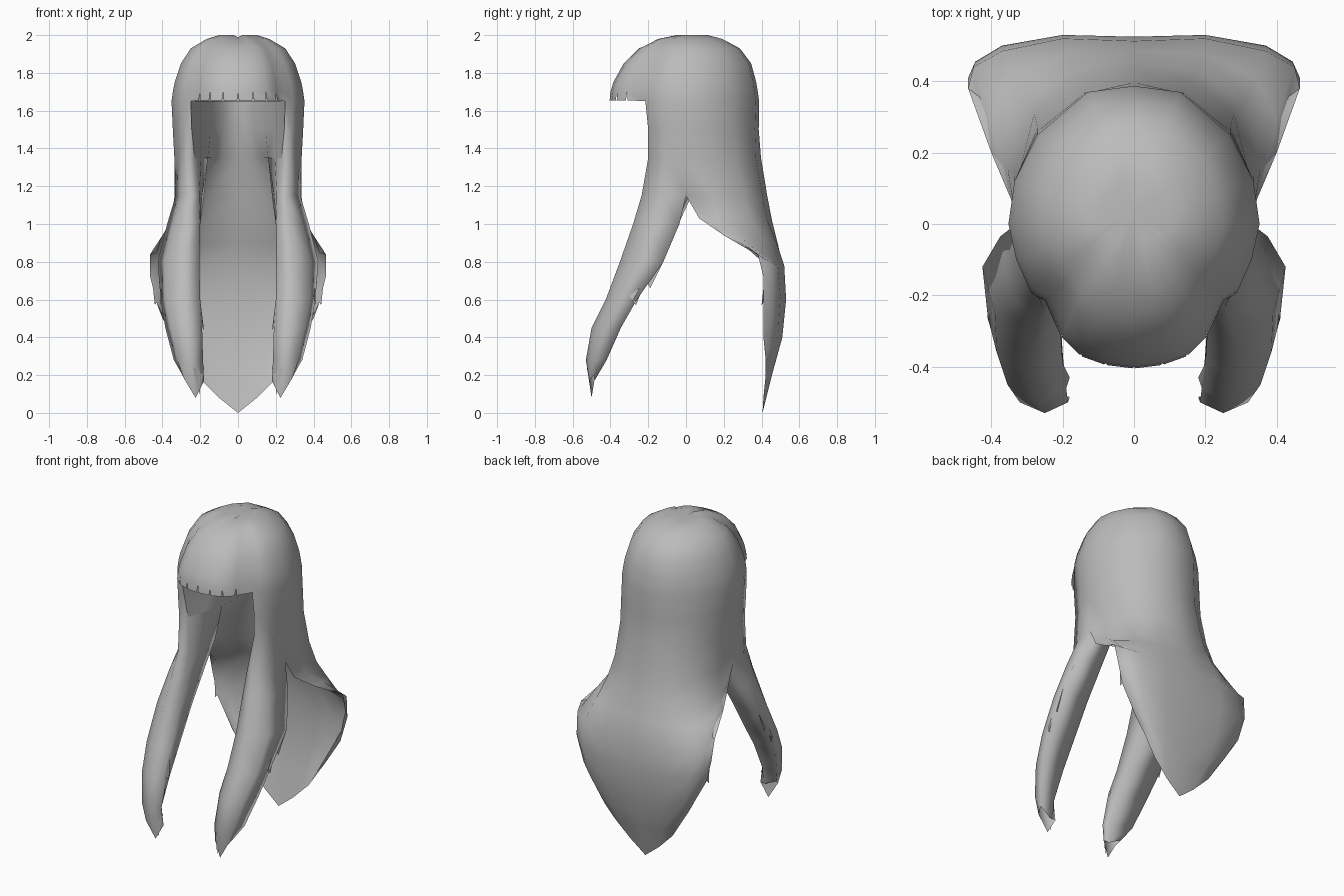
import bpy, bmesh

grey = bpy.data.materials.new("hair grey")
grey.diffuse_color = (0.5, 0.5, 0.5, 1)


def grid(bm, rows, flip=False):
    """Skin rows (top to bottom) of points running front to back on the right half."""
    vs = [[bm.verts.new(p) for p in row] for row in rows]
    for a, b in zip(vs, vs[1:]):
        for i in range(len(a) - 1):
            q = (a[i], b[i], b[i + 1], a[i + 1])
            bm.faces.new(q[::-1] if flip else q)


def finish(name, bm, weld=True):
    """Weld, then mirror the half across x = 0 and shade smooth."""
    if weld:
        bmesh.ops.remove_doubles(bm, verts=bm.verts, dist=0.0008)
    me = bpy.data.meshes.new(name)
    bm.to_mesh(me)
    bm.free()
    me.materials.append(grey)
    ob = bpy.data.objects.new(name, me)
    bpy.context.collection.objects.link(ob)
    mod = ob.modifiers.new("mirror", "MIRROR")
    mod.merge_threshold = 0.0008
    me.shade_smooth()
    return ob


hair = bmesh.new()

# Outline of the head at brow height: fringe, then side and back
FRINGE = [(0, -.405), (.08, -.395), (.15, -.37), (.205, -.315), (.25, -.215)]
SIDE = [(.25, -.215), (.29, -.19), (.33, -.10), (.352, 0),
        (.335, .12), (.27, .25), (.13, .37), (0, .387)]

# Crown rings: height, half width, front depth, back depth
RINGS = [(2.0, .10, .05, .12), (1.98, .165, .15, .20), (1.93, .25, .25, .285),
         (1.85, .302, .33, .345), (1.75, .335, .385, .372), (1.70, .345, .40, .38)]


def ring(outline, z, w, f, b):
    pts = []
    for x, y in outline:
        dip = .012 if x == 0 and z > 1.95 else 0      # parting groove
        pts.append((x * w / .352, y * (f / .405 if y < 0 else b / .387), z - dip))
    return pts


apex = (0, .03, 1.985)
grid(hair, [[apex] * 5] + [ring(FRINGE, *r) for r in RINGS])

# Side and back of the head down to where the front locks part from the back
BODY = [
    (1.50, [(.245, -.19), (.28, -.20), (.32, -.10), (.345, 0),
            (.335, .12), (.27, .26), (.14, .365), (0, .385)]),
    (1.35, [(.23, -.17), (.27, -.20), (.31, -.11), (.337, 0),
            (.325, .13), (.27, .27), (.14, .37), (0, .397)]),
    (1.15, [(.205, -.20), (.255, -.235), (.31, -.13), (.33, 0),
            (.335, .14), (.28, .31), (.15, .405), (0, .43)]),
]
brow = [(x, y, 1.65) for x, y in SIDE]
body = [[(x, y, z) for x, y in row] for z, row in BODY]
grid(hair, [[apex] * 8] + [ring(SIDE, *r) for r in RINGS] + [brow] + body)

# Fringe hem: strips whose lower ends are pulled apart to leave thin slits
top = ring(FRINGE, *RINGS[-1])
for i in range(4):
    (x0, y0), (x1, y1) = FRINGE[i], FRINGE[i + 1]
    end = .94 if i < 3 else 1
    low = [(x0 + (x1 - x0) * t, y0 + (y1 - y0) * t, 1.655 if t < 1 else 1.65)
           for t in (.06, end)]
    grid(hair, [[top[i], top[i + 1]], low])

# Front lock: a curved strip swinging forward to a ragged tip
LOCK = [
    (1.00, [(.20, -.24), (.27, -.28), (.345, -.19), (.375, -.035)]),
    (0.80, [(.205, -.31), (.29, -.35), (.39, -.25), (.425, -.12)]),
    (0.60, [(.20, -.39), (.29, -.425), (.385, -.36), (.41, -.26)]),
    (0.45, [(.19, -.46), (.27, -.50), (.355, -.45), (.385, -.345)]),
    (0.28, [(.185, -.50), (.25, -.53), (.32, -.50), (.34, -.42)]),
]
lock = [[(x, y, z) for x, y in row] for z, row in LOCK]
lock_tip = [(.18, -.485, .17), (.225, -.50, .08), (.285, -.51, .18), (.30, -.47, .21)]
grid(hair, [body[-1][:4]] + lock + [lock_tip])

# Back sheet: flares out at the hips and narrows to a centre point
BACK = [
    [(.345, .07, 1.03), (.355, .16, 1.03), (.31, .34, 1.02), (.17, .43, 1.02), (0, .455, 1.02)],
    [(.40, .20, .94), (.40, .29, .93), (.34, .41, .90), (.19, .48, .90), (0, .485, .90)],
    [(.465, .38, .84), (.45, .44, .80), (.37, .485, .78), (.20, .52, .78), (0, .513, .78)],
    [(.465, .41, .72), (.445, .455, .66), (.37, .50, .62), (.20, .53, .60), (0, .525, .60)],
    [(.43, .41, .58), (.40, .45, .50), (.33, .49, .45), (.18, .51, .40), (0, .505, .40)],
    [(.34, .41, .42), (.31, .435, .35), (.25, .455, .28), (.15, .46, .22), (0, .455, .20)],
    [(.33, .41, .40), (.27, .42, .30), (.20, .42, .18), (.10, .41, .08), (0, .405, 0)],
]
grid(hair, [body[-1][3:]] + BACK)

# Inner side of the head: walls close in towards the back of the neck
LINING = [
    (1.65, [(.25, -.215), (.235, -.09), (.205, .04), (.15, .17), (.08, .26), (0, .30)]),
    (1.50, [(.245, -.19), (.22, -.08), (.19, .05), (.145, .19), (.08, .275), (0, .31)]),
    (1.35, [(.23, -.17), (.195, -.06), (.16, .07), (.14, .22), (.085, .32), (0, .345)]),
]
inner = [[(x, y, z) for x, y in row] for z, row in LINING]
lining = bmesh.new()
grid(lining, inner, flip=True)

# Inner side of the back sheet, meeting the outer side at the rim
inset = []
for k, row in enumerate([body[-1][3:]] + BACK):
    d = .035 * (1 - max(0, k - 4) / 3)
    inset.append([row[0]] + [(x * (1 - d), y - d, z) for x, y, z in row[1:]])
grid(lining, [inner[-1][2:3] + inner[-1][2:]] + inset, flip=True)
bmesh.ops.dissolve_degenerate(lining, dist=.0005, edges=lining.edges)
finish("hair_lining", lining)

# Inner and rear sides of the front lock, running back to a ridge
RIDGE = [(.18, .03, 1.15), (.20, -.04, 1.0), (.205, -.17, .80),
         (.205, -.29, .60), (.20, -.39, .45), (.21, -.46, .28), (.22, -.485, .17)]
strip = [body[-1][:4]] + lock + [lock_tip]
panel = [inner[-1][:3]]
rear = [[inner[-1][2], body[-1][3]]]
for row, g in zip(strip, RIDGE):
    f = row[0]
    panel.append([f, tuple((a + b) / 2 for a, b in zip(f, g)), g])
    rear.append([g, row[3]])
grid(hair, panel, flip=True)
grid(hair, rear, flip=True)
bmesh.ops.dissolve_degenerate(hair, dist=.0005, edges=hair.edges)
finish("hair_shell", hair)

# Small loose points along the ragged edges
tufts = bmesh.new()
for tri in [
    [(.425, -.12, .80), (.40, -.22, .72), (.415, -.19, .66)],     # lock rear edge
    [(.41, -.22, .68), (.40, -.30, .62), (.41, -.265, .57)],
    [(.19, -.46, .46), (.20, -.39, .60), (.18, -.43, .44)],       # lock inner edge
    [(.45, .41, .66), (.42, .42, .60), (.44, .40, .57)],          # back sheet edge
    [(.24, -.525, .24), (.18, -.49, .24), (.205, -.50, .10)],
]:
    tufts.faces.new([tufts.verts.new(p) for p in tri])
finish("edge_tufts", tufts, weld=False)
